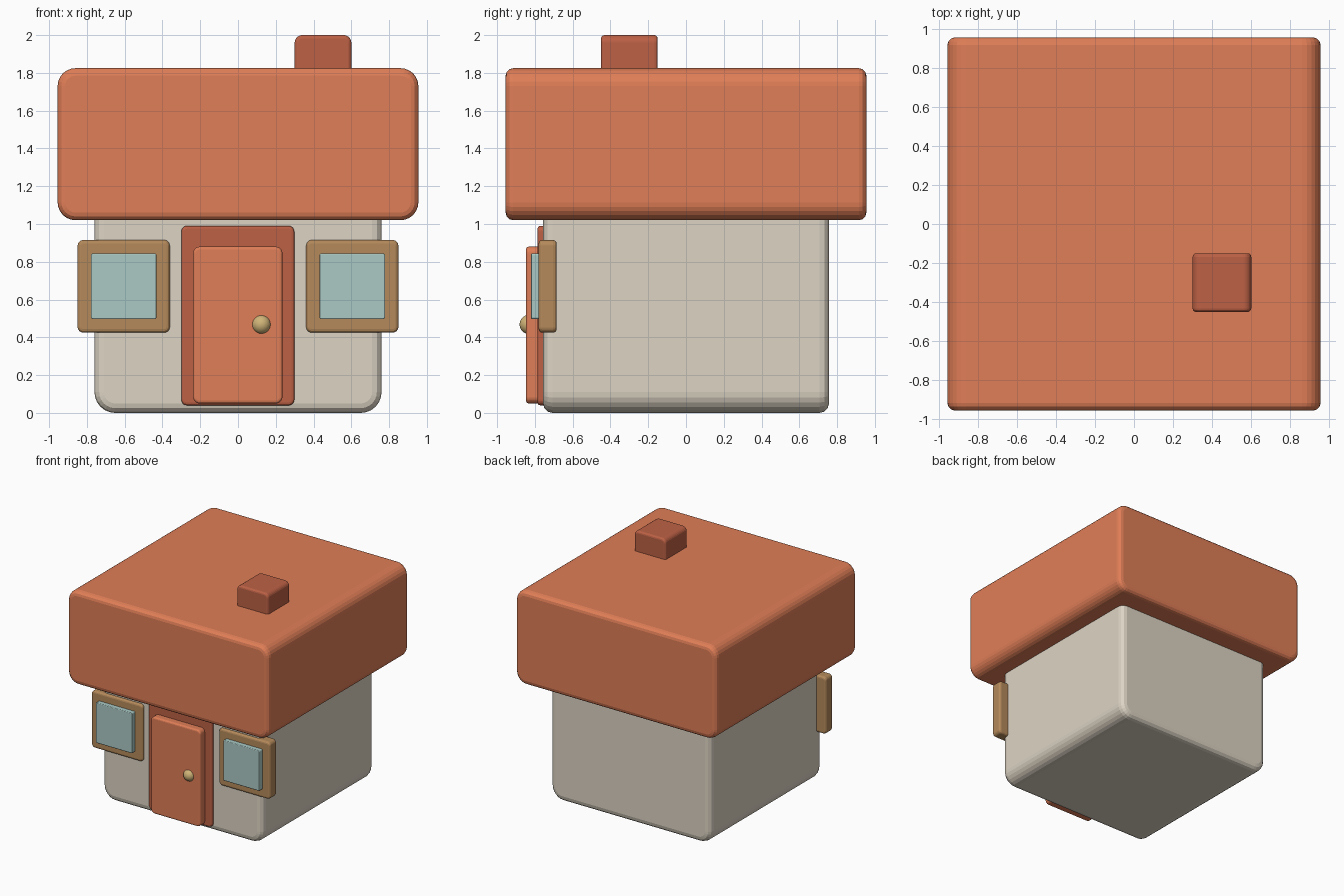
import bpy, bmesh, math

if "Cube" in bpy.data.objects:
    bpy.data.objects.remove(bpy.data.objects["Cube"])


def material(name, hex_code):
    """Material from an sRGB hex colour, converted to linear."""
    rgb = [int(hex_code[i:i + 2], 16) / 255 for i in (0, 2, 4)]
    lin = [c / 12.92 if c <= 0.04045 else ((c + 0.055) / 1.055) ** 2.4 for c in rgb]
    mat = bpy.data.materials.new(name)
    mat.diffuse_color = (*lin, 1)
    mat.use_nodes = True
    mat.node_tree.nodes["Principled BSDF"].inputs["Base Color"].default_value = mat.diffuse_color
    return mat


def rounded_outline(x0, x1, z0, z1, r, inset, segs):
    """Rounded rectangle in x/z, moved inwards by inset."""
    rad = r - inset
    corners = [(x1 - r, z1 - r), (x0 + r, z1 - r), (x0 + r, z0 + r), (x1 - r, z0 + r)]
    return [(cx + rad * math.cos(a), cz + rad * math.sin(a))
            for k, (cx, cz) in enumerate(corners)
            for a in [math.pi / 2 * (k + i / segs) for i in range(segs + 1)]]


def slab(name, xs, ys, zs, mat, r, bevel, segs=6, steps=3):
    """Rounded rectangle extruded along y, with rounded front and back rims."""
    angles = [math.pi / 2 * i / steps for i in range(steps + 1)]
    front = [(ys[0] + bevel * (1 - math.sin(a)), bevel * (1 - math.cos(a))) for a in reversed(angles)]
    rear = [(ys[1] - bevel * (1 - math.sin(a)), bevel * (1 - math.cos(a))) for a in angles]
    bm = bmesh.new()
    rings = [[bm.verts.new((x, y, z)) for x, z in rounded_outline(*xs, *zs, r, inset, segs)]
             for y, inset in front + rear]
    n = len(rings[0])
    for a, b in zip(rings, rings[1:]):
        for i in range(n):
            j = (i + 1) % n
            bm.faces.new((a[i], a[j], b[j], b[i]))
    bm.faces.new(rings[0])
    bm.faces.new(rings[-1])
    bmesh.ops.recalc_face_normals(bm, faces=bm.faces[:])
    mesh = bpy.data.meshes.new(name)
    bm.to_mesh(mesh)
    bm.free()
    mesh.materials.append(mat)
    obj = bpy.data.objects.new(name, mesh)
    bpy.context.collection.objects.link(obj)
    return obj


cream = material("wall_cream", "DDD4C4")
orange = material("roof_orange", "E07E57")
brick = material("brick_red", "BD6145")
wood = material("frame_wood", "B58A5B")
glass = material("glass_blue", "ABCAC5")
brass = material("brass", "D0B478")

# Walls, roof and chimney
slab("walls", (-0.76, 0.76), (-0.757, 0.757), (0, 1.18), cream, 0.11, 0.05)
slab("roof", (-0.955, 0.955), (-0.955, 0.955), (1.02, 1.825), orange, 0.095, 0.04)
slab("chimney", (0.30, 0.60), (-0.45, -0.15), (1.58, 2.0), brick, 0.04, 0.018)

# Door with its surround
slab("door_surround", (-0.30, 0.298), (-0.786, -0.69), (0.04, 0.99), brick, 0.03, 0.015)
slab("door", (-0.238, 0.235), (-0.847, -0.75), (0.05, 0.88), orange, 0.035, 0.015)

# Windows, one each side of the door
for side, cx in (("left", -0.605), ("right", 0.605)):
    slab(f"{side}_window_frame", (cx - 0.244, cx + 0.244), (-0.78, -0.685),
         (0.425, 0.915), wood, 0.03, 0.018)
    slab(f"{side}_window_pane", (cx - 0.173, cx + 0.173), (-0.82, -0.74),
         (0.497, 0.844), glass, 0.01, 0.006)

# Door knob
bpy.ops.mesh.primitive_uv_sphere_add(segments=24, ring_count=16, radius=0.051,
                                     location=(0.124, -0.83, 0.468))
knob = bpy.context.object
knob.name = "door_knob"
knob.data.materials.append(brass)
bpy.ops.object.shade_smooth()
